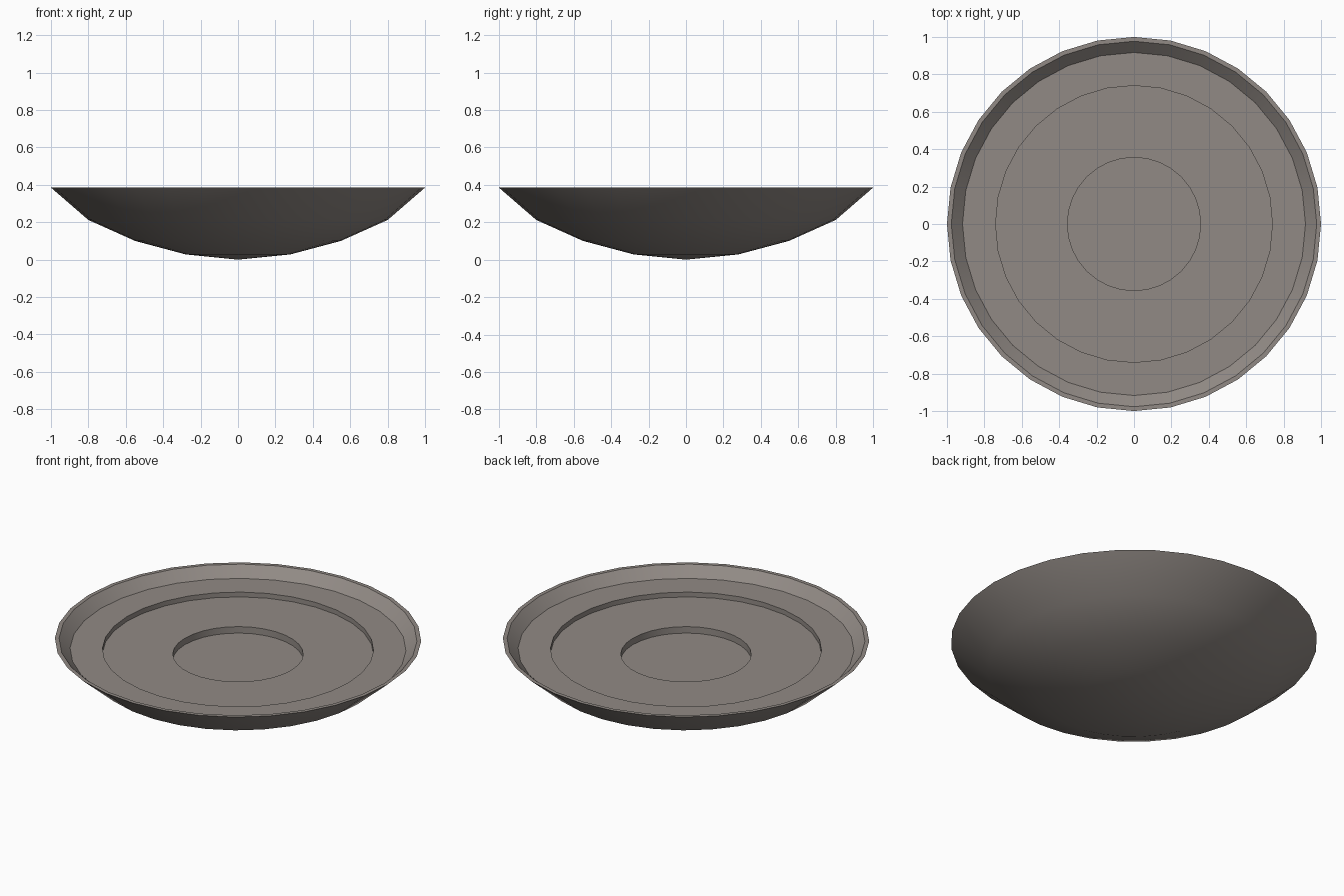
import bpy, bmesh, math

if "Cube" in bpy.data.objects:
    bpy.data.objects.remove(bpy.data.objects["Cube"])

# Warm grey material
mat = bpy.data.materials.new("warm_grey")
mat.diffuse_color = (0.285, 0.255, 0.235, 1)
mat.use_nodes = True
mat.node_tree.nodes["Principled BSDF"].inputs["Base Color"].default_value = mat.diffuse_color

SEGMENTS = 32

# Profile (radius, height): from underside centre, over the rim, down the inner steps
profile = [(0, 0), (0.28, 0.028), (0.55, 0.1), (0.8, 0.212), (1.0, 0.385),
           (0.977, 0.385), (0.917, 0.327), (0.74, 0.327), (0.74, 0.298),
           (0.356, 0.298), (0.356, 0.259), (0, 0.259)]

bm = bmesh.new()


def ring(r, z):
    if r == 0:
        return [bm.verts.new((0, 0, z))]
    return [bm.verts.new((r * math.cos(2 * math.pi * i / SEGMENTS),
                          r * math.sin(2 * math.pi * i / SEGMENTS), z))
            for i in range(SEGMENTS)]


# Spin the profile into a closed stepped dish
rings = [ring(r, z) for r, z in profile]
for a, b in zip(rings, rings[1:]):
    if len(b) == 1:
        bm.faces.new(a)
        continue
    for i in range(SEGMENTS):
        j = (i + 1) % SEGMENTS
        if len(a) == 1:
            bm.faces.new((a[0], b[j], b[i]))
        else:
            bm.faces.new((a[i], a[j], b[j], b[i]))
bmesh.ops.recalc_face_normals(bm, faces=bm.faces)

mesh = bpy.data.meshes.new("stepped_dish")
bm.to_mesh(mesh)
bm.free()
mesh.materials.append(mat)
dish = bpy.data.objects.new("stepped_dish", mesh)
bpy.context.collection.objects.link(dish)

# Smooth underside, crisp rim and steps
bpy.context.view_layer.objects.active = dish
dish.select_set(True)
bpy.ops.object.shade_smooth_by_angle(angle=math.radians(30))
